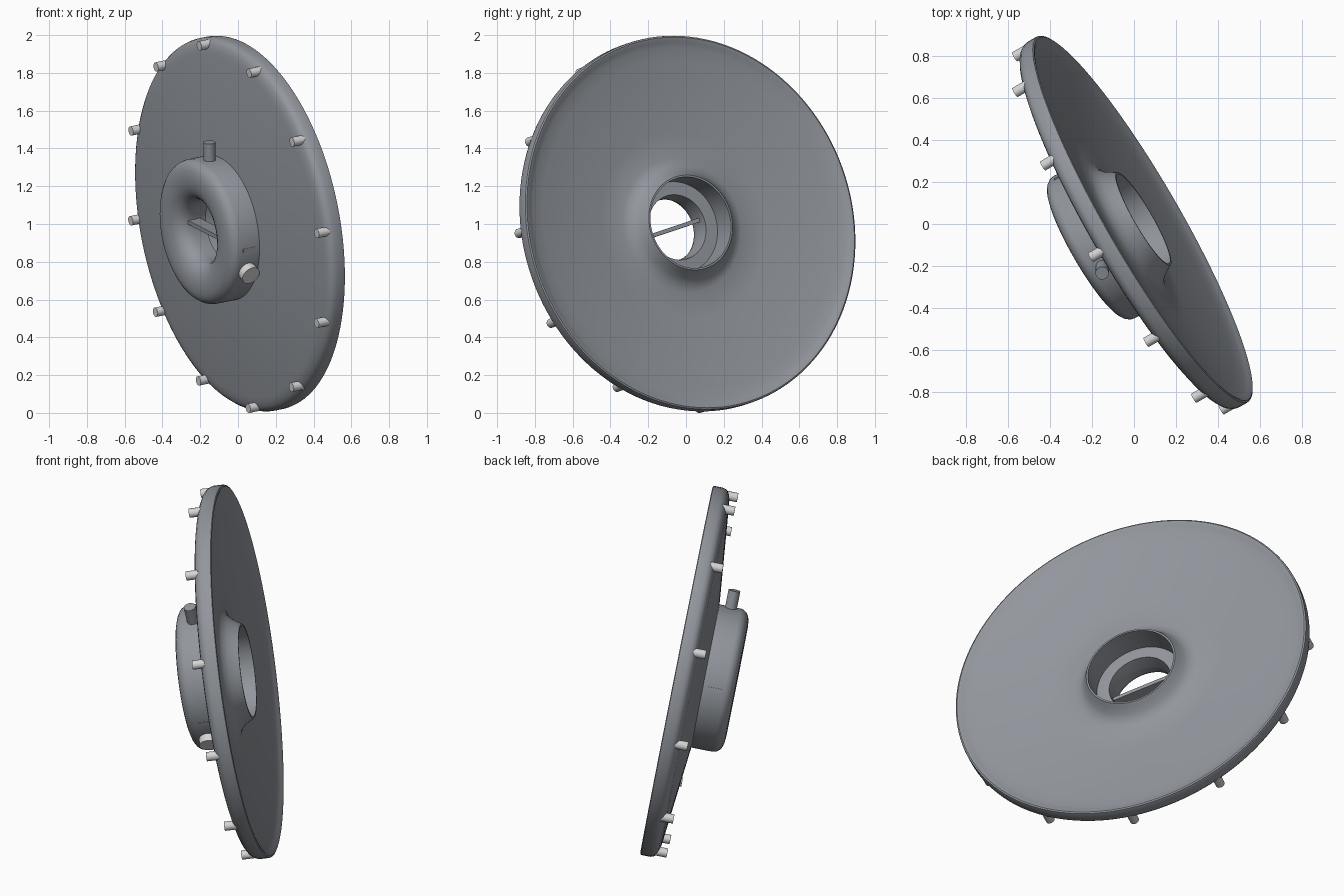
import bpy, bmesh
from math import radians, sin, cos, pi
from mathutils import Matrix, Vector

cube = bpy.data.objects.get("Cube")
if cube:
    bpy.data.objects.remove(cube, do_unlink=True)


def material(name, color):
    m = bpy.data.materials.new(name)
    m.use_nodes = True
    m.diffuse_color = (*color, 1)
    m.node_tree.nodes["Principled BSDF"].inputs["Base Color"].default_value = (*color, 1)
    return m


body_grey = material("body grey", (0.29, 0.31, 0.34))
light_metal = material("light metal", (0.66, 0.66, 0.66))

# Tilted frame: local z runs along the axis toward the hub, local y is nearly up
az, tilt = radians(30), radians(10)
back = Vector((cos(az) * cos(tilt), sin(az) * cos(tilt), sin(tilt)))
side = Vector((sin(az), -cos(az), 0))
up = (-back).cross(side)
FRAME = Matrix((side, up, -back)).transposed().to_4x4()
FRAME.translation = (0.045, 0.025, 1.008)


def finish(bm, name, mat, smooth=35):
    bmesh.ops.recalc_face_normals(bm, faces=bm.faces)
    mesh = bpy.data.meshes.new(name)
    bm.to_mesh(mesh)
    bm.free()
    mesh.materials.append(mat)
    obj = bpy.data.objects.new(name, mesh)
    bpy.context.collection.objects.link(obj)
    obj.matrix_world = FRAME
    bpy.ops.object.select_all(action="DESELECT")
    bpy.context.view_layer.objects.active = obj
    obj.select_set(True)
    bpy.ops.object.shade_smooth_by_angle(angle=radians(smooth))
    return obj


def lathe(name, profile, mat, steps=128):
    """Spin a closed (radius, depth) outline about the local z axis."""
    bm = bmesh.new()
    verts = [bm.verts.new((r, 0, s)) for r, s in profile]
    edges = [bm.edges.new((a, b)) for a, b in zip(verts, verts[1:] + verts[:1])]
    bmesh.ops.spin(bm, geom=verts + edges, cent=(0, 0, 0), axis=(0, 0, 1),
                   angle=2 * pi, steps=steps, use_merge=True)
    bmesh.ops.remove_doubles(bm, verts=bm.verts, dist=1e-5)
    return finish(bm, name, mat)


def radial(angle):
    """Unit direction in the disc plane, measured from up."""
    return Vector((sin(radians(angle)), cos(radians(angle)), 0))


def rod(name, start, end, radius, mat):
    bm = bmesh.new()
    axis = end - start
    place = Matrix.Translation((start + end) / 2) @ axis.to_track_quat("Z", "Y").to_matrix().to_4x4()
    bmesh.ops.create_cone(bm, cap_ends=True, segments=24, radius1=radius, radius2=radius,
                          depth=axis.length, matrix=place)
    return finish(bm, name, mat)


# Dish: rounded rim, shallow hollow back, raised collar round the bore
lathe("dish", [
    (0.245, 0.0), (0.255, 0.0), (0.268, 0.022), (0.288, 0.054), (0.315, 0.08),
    (0.36, 0.095), (0.5, 0.085), (0.7, 0.062), (0.88, 0.036), (0.945, 0.022),
    (0.97, 0.012), (0.985, 0.003), (0.996, 0.0), (1.004, 0.004), (1.006, 0.012),
    (1.006, 0.055), (1.002, 0.07), (0.992, 0.084), (0.975, 0.094), (0.95, 0.101),
    (0.92, 0.105), (0.39, 0.158), (0.245, 0.16)], body_grey)

# Hub: straight side, rounded lip and flared mouth into the bore
lathe("hub", [
    (0.175, 0.145), (0.25, 0.145), (0.39, 0.15), (0.39, 0.275), (0.386, 0.292),
    (0.375, 0.308), (0.357, 0.32), (0.335, 0.327), (0.3, 0.33), (0.265, 0.328),
    (0.235, 0.322), (0.21, 0.311), (0.19, 0.296), (0.175, 0.275), (0.167, 0.25),
    (0.166, 0.22)], body_grey)

# Ring of studs on the rim
for i in range(12):
    d = radial(2 + i * 30) * 0.975
    rod(f"rim_stud_{i + 1}", d + Vector((0, 0, 0.075)), d + Vector((0, 0, 0.142)),
        0.025, light_metal)

# Pins on the hub's side
mid = Vector((0, 0, 0.222))
rod("hub_pin", mid + radial(15) * 0.34, mid + radial(15) * 0.487, 0.032, body_grey)
rod("hub_plug", mid + radial(125) * 0.34, mid + radial(125) * 0.43, 0.052, light_metal)

# Flat cross bar through the bore, its ends just showing on the hub's side
bm = bmesh.new()
turn = Matrix.Translation(mid) @ Matrix.Rotation(radians(-106), 4, "Z")
bmesh.ops.create_cube(bm, size=1, matrix=turn @ Matrix.Diagonal((0.022, 0.784, 0.075, 1)))
finish(bm, "cross_bar", body_grey)
